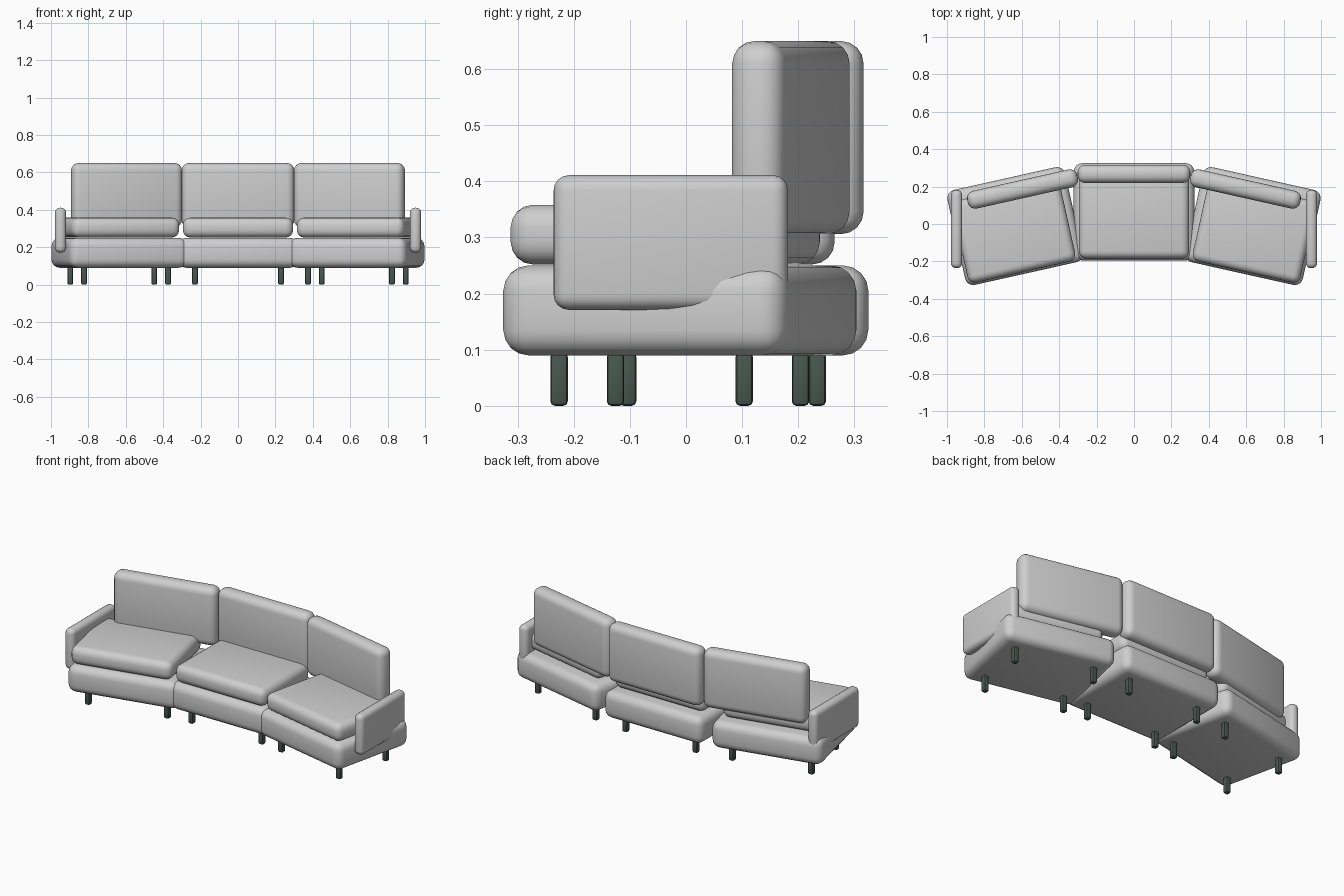
import bpy, math

if "Cube" in bpy.data.objects:
    bpy.data.objects.remove(bpy.data.objects["Cube"])

ANGLE = 0.22  # how far each outer section turns inward


def material(name, color):
    m = bpy.data.materials.new(name)
    m.diffuse_color = (*color, 1)
    m.use_nodes = True
    m.node_tree.nodes["Principled BSDF"].inputs["Base Color"].default_value = m.diffuse_color
    return m


fabric = material("light grey fabric", (0.62, 0.62, 0.62))
leg_paint = material("dark green grey", (0.065, 0.095, 0.08))


def rounded_box(name, center, size, radius, mat, turn=0.0, segments=4):
    bpy.ops.mesh.primitive_cube_add(size=1, location=center)
    ob = bpy.context.object
    ob.name = name
    ob.scale = size
    bpy.ops.object.transform_apply(location=False, rotation=False, scale=True)
    ob.rotation_euler.z = turn
    bev = ob.modifiers.new("rounding", 'BEVEL')
    bev.width = radius
    bev.segments = segments
    bev.limit_method = 'NONE'
    bpy.ops.object.modifier_apply(modifier=bev.name)
    ob.data.materials.append(mat)
    bpy.ops.object.shade_smooth_by_angle(angle=math.radians(40))
    return ob


def section(label, turn, base_xy, seat_xy, back_xy):
    # plinth, seat cushion and back cushion
    rounded_box(label + "_base", (*base_xy, 0.17), (0.645, 0.52, 0.16), 0.045, fabric, turn)
    rounded_box(label + "_seat", (*seat_xy, 0.305), (0.59, 0.45, 0.106), 0.04, fabric, turn)
    rounded_box(label + "_back", (*back_xy, 0.478), (0.603, 0.097, 0.344), 0.04, fabric, turn)
    # four legs
    c, s = math.cos(turn), math.sin(turn)
    for a in (-0.23, 0.23):
        for b in (-0.169, 0.169):
            x = base_xy[0] + a * c - b * s
            y = base_xy[1] + a * s + b * c
            rounded_box(label + "_leg", (x, y, 0.0475), (0.031, 0.031, 0.095), 0.008,
                        leg_paint, 0, 2)


section("middle", 0, (0, 0.065), (0, 0.04), (0, 0.268))

for label, k in (("left", -1), ("right", 1)):
    section(label, -k * ANGLE, (k * 0.6355, -0.011), (k * 0.643, -0.037), (k * 0.596, 0.187))
    # straight armrest panel at each end
    rounded_box(label + "_armrest", (k * 0.949, -0.027, 0.291), (0.06, 0.418, 0.24), 0.027, fabric)
